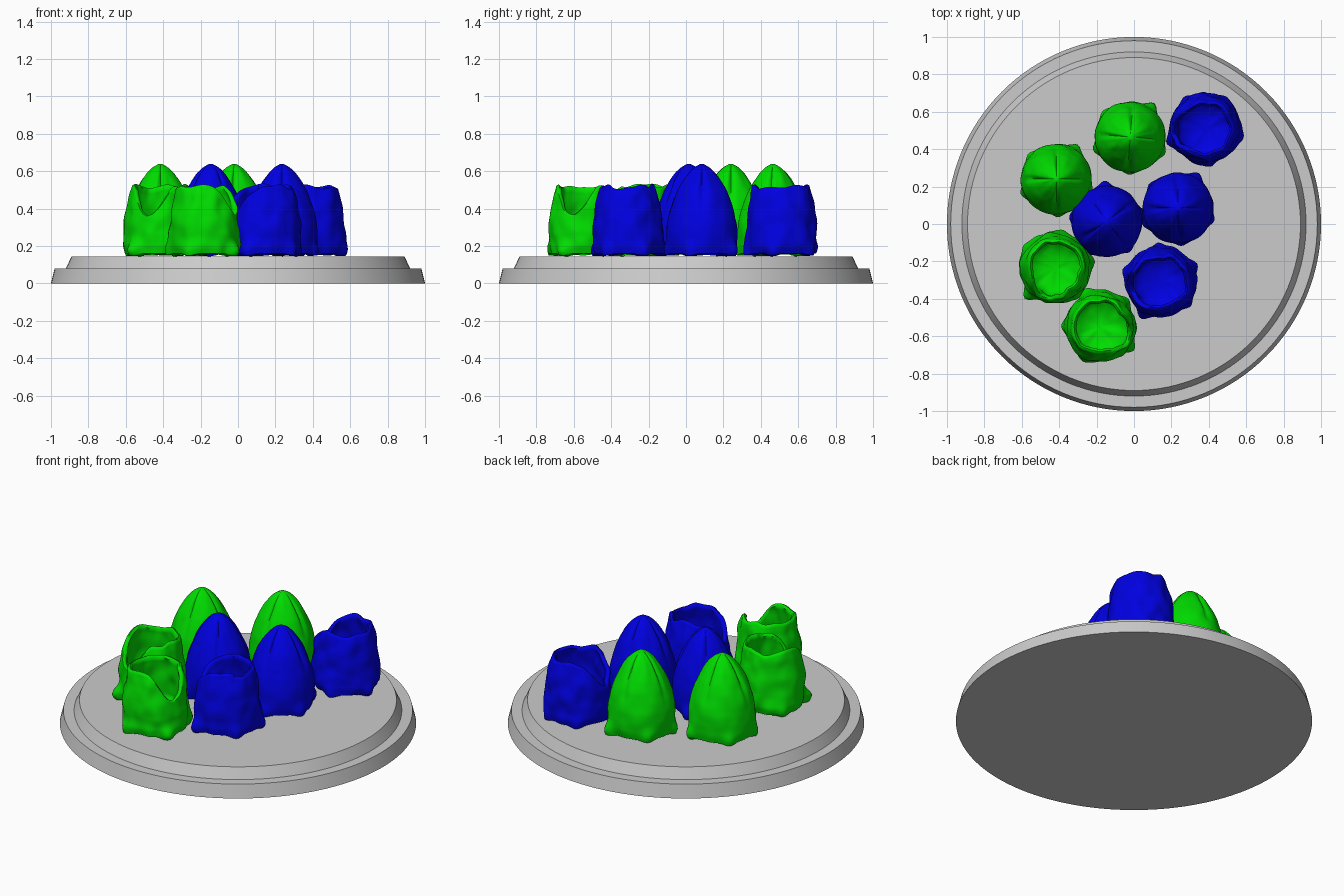
import bpy, bmesh, math
from mathutils import Vector, noise

if "Cube" in bpy.data.objects:
    bpy.data.objects.remove(bpy.data.objects["Cube"])

Z0 = 0.147          # top of the base
SEG = 80


def material(name, col):
    m = bpy.data.materials.new(name)
    m.diffuse_color = (*col, 1)
    m.use_nodes = True
    m.node_tree.nodes["Principled BSDF"].inputs["Base Color"].default_value = m.diffuse_color
    return m


green = material("green", (0.0, 0.72, 0.0))
blue = material("blue", (0.0, 0.0, 0.75))


def make_object(name, bm, mat=None, angle=60):
    bmesh.ops.recalc_face_normals(bm, faces=bm.faces[:])
    me = bpy.data.meshes.new(name)
    bm.to_mesh(me)
    bm.free()
    ob = bpy.data.objects.new(name, me)
    bpy.context.collection.objects.link(ob)
    if mat:
        me.materials.append(mat)
    bpy.ops.object.select_all(action='DESELECT')
    ob.select_set(True)
    bpy.context.view_layer.objects.active = ob
    bpy.ops.object.shade_smooth_by_angle(angle=math.radians(angle))
    return ob


def skin(bm, rings, cap_start=True, cap_end=True):
    """Join rings of points into a closed surface."""
    vs = [[bm.verts.new(p) for p in r] for r in rings]
    n = len(vs[0])
    for a, b in zip(vs, vs[1:]):
        for i in range(n):
            j = (i + 1) % n
            bm.faces.new((a[i], a[j], b[j], b[i]))
    if cap_start:
        bm.faces.new(vs[0][::-1])
    if cap_end:
        bm.faces.new(vs[-1])


def interp(table, z):
    if z <= table[0][0]:
        return table[0][1]
    for (z1, r1), (z2, r2) in zip(table, table[1:]):
        if z <= z2:
            return r1 + (r2 - r1) * (z - z1) / (z2 - z1)
    return table[-1][1]


def bump(a, centre, width):
    d = (a - centre + math.pi) % (2 * math.pi) - math.pi
    return math.exp(-(d / width) ** 2)


# Round stepped base
bm = bmesh.new()
profile = [(1.0, 0), (0.98, 0.08), (0.92, 0.08), (0.89, Z0 - 0.002)]
skin(bm, [[(r * math.cos(2 * math.pi * i / 128), r * math.sin(2 * math.pi * i / 128), z)
           for i in range(128)] for r, z in profile])
make_object("base", bm, angle=15)

CLOSED = [(0.145, 0.172), (0.2, 0.186), (0.26, 0.190), (0.32, 0.186), (0.38, 0.174),
          (0.44, 0.156), (0.50, 0.131), (0.55, 0.103), (0.59, 0.074), (0.62, 0.043), (0.637, 0.012)]
OPEN = [(0.145, 0.174), (0.2, 0.189), (0.27, 0.189), (0.35, 0.182),
        (0.42, 0.172), (0.48, 0.160), (0.53, 0.146)]
FEET = [math.radians(d) for d in (0, -80, -145, 145, 80)]


def pod(name, x, y, foot, mat, notch=None):
    foot = math.radians(foot)
    angles = [2 * math.pi * i / SEG for i in range(SEG)]
    seed = Vector((x * 7, y * 7, 0))
    is_open = notch is not None
    table = OPEN if is_open else CLOSED

    def foot_amount(a):
        return sum(w * bump(a, foot + f, 0.2) for f, w in zip(FEET, (1, 0.7, 0.6, 0.75, 0.6)))

    def radius(a, z):
        r = interp(table, z)
        r += 0.042 * foot_amount(a) * math.exp(-((z - 0.165) / 0.05) ** 2)
        # Wrinkled skin, rougher on the opened pods
        p = Vector((math.cos(a) * 2.6, math.sin(a) * 2.6, z * 11)) + seed
        fade = min(1, r / 0.1)
        r += noise.noise(p) * (0.014 if is_open else 0.006) * fade
        if not is_open:
            # Seams between the closed petals
            k = max(0, min(1, (z - 0.36) / 0.2))
            seam = max(bump(a, foot + 0.55 + q * math.pi / 2, 0.09) for q in range(4))
            r *= 1 - 0.17 * k * seam
        return r

    def point(a, r, z):
        return (x + r * math.cos(a), y + r * math.sin(a), z)

    def bottom(a):
        return Z0 + 0.014 * (1 - min(1, foot_amount(a) * 1.3))

    def rim(a):
        h = 0.525 - 0.15 * bump(a, math.radians(notch or 0), 0.55)
        return h + 0.022 * noise.noise(Vector((math.cos(a), math.sin(a), 3)) * 1.6 + seed) - 0.01

    rings = []
    rings.append([point(a, 0.15, bottom(a) - 0.002) for a in angles])
    n = 32
    for k in range(n + 1):
        t = k / n
        ring = []
        for a in angles:
            b = bottom(a)
            if is_open:
                z = b + (rim(a) - b) * t
            else:
                z = b + (0.637 - b) * (1 - (1 - t) ** 1.3)
            ring.append(point(a, radius(a, z), z))
        rings.append(ring)
    if is_open:
        # Rolled lip, inner wall and hollow floor
        rings.append([point(a, radius(a, rim(a)) - 0.012, rim(a) + 0.006) for a in angles])
        for k in range(13):
            t = k / 12
            ring = []
            for a in angles:
                z = rim(a) - 0.006 + (0.27 - rim(a)) * t
                wall = 0.026 + 0.018 * t
                ring.append(point(a, radius(a, z) - wall, z))
            rings.append(ring)
        for f, z in ((0.125, 0.243), (0.1, 0.225), (0.06, 0.213), (0.02, 0.21)):
            rings.append([point(a, f, z + 0.012 * noise.noise(Vector(
                (math.cos(a), math.sin(a), 0)) * f * 20 + seed)) for a in angles])
    bm = bmesh.new()
    skin(bm, rings)
    make_object(name, bm, mat)


# Closed pods
pod("closed_pod_green_left", -0.415, 0.24, 58, green)
pod("closed_pod_green_back", -0.02, 0.465, 55, green)
pod("closed_pod_blue_centre", -0.145, 0.015, 93, blue)
pod("closed_pod_blue_right", 0.235, 0.085, 60, blue)
# Opened, hollow pods
pod("open_pod_green_left", -0.42, -0.235, 225, green, notch=250)
pod("open_pod_green_front", -0.18, -0.55, 325, green, notch=340)
pod("open_pod_blue_back", 0.38, 0.51, 200, blue, notch=185)
pod("open_pod_blue_front", 0.145, -0.31, 241, blue, notch=200)
